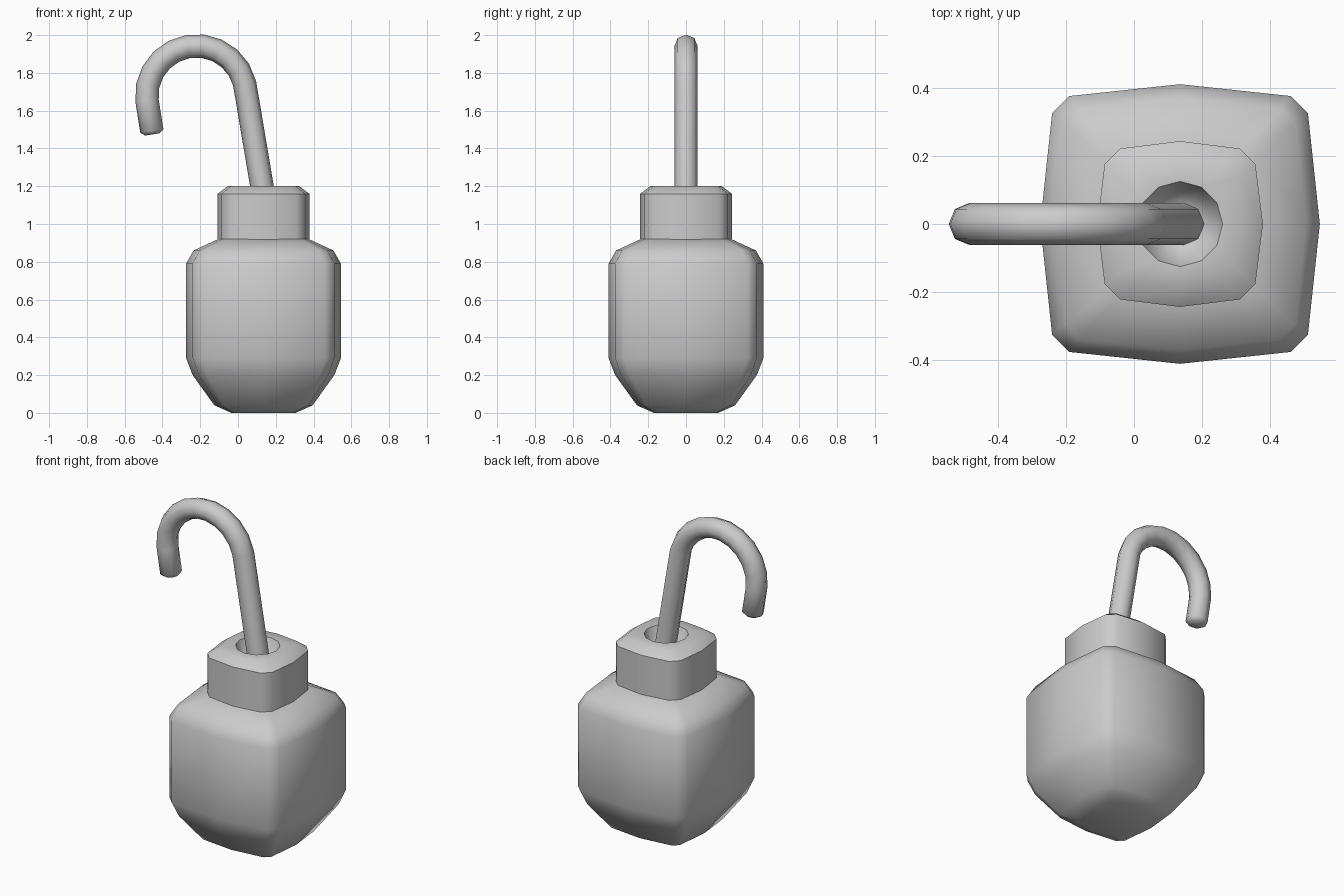
import bpy, bmesh, math
from mathutils import Vector

if "Cube" in bpy.data.objects:
    bpy.data.objects.remove(bpy.data.objects["Cube"])

CX = 0.135  # axis of the body and neck


def loft(name, rings, angle=60):
    """Skin a list of equal-length point rings and cap both ends."""
    bm = bmesh.new()
    rows = [[bm.verts.new(p) for p in ring] for ring in rings]
    n = len(rows[0])
    for a, b in zip(rows, rows[1:]):
        for i in range(n):
            j = (i + 1) % n
            bm.faces.new((a[i], a[j], b[j], b[i]))
    bm.faces.new(rows[0][::-1])
    bm.faces.new(rows[-1])
    bmesh.ops.recalc_face_normals(bm, faces=bm.faces)
    me = bpy.data.meshes.new(name)
    bm.to_mesh(me)
    bm.free()
    ob = bpy.data.objects.new(name, me)
    bpy.context.collection.objects.link(ob)
    bpy.ops.object.select_all(action='DESELECT')
    ob.select_set(True)
    bpy.context.view_layer.objects.active = ob
    bpy.ops.object.shade_smooth_by_angle(angle=math.radians(angle))
    return ob


def square_ring(half, z, long, short):
    """Bulging square with cut corners; long and short are fractions of half."""
    pts = []
    for k in range(4):
        c, s = (1, 0, -1, 0)[k], (0, 1, 0, -1)[k]
        for u, v in ((1, 0), (long, short), (short, long)):
            x, y = u * half, v * half
            pts.append((CX + c * x - s * y, s * x + c * y, z))
    return pts


def round_ring(r, z):
    return [(CX + r * math.cos(i * math.pi / 6), r * math.sin(i * math.pi / 6), z)
            for i in range(12)]


# body
body_profile = [(0.17, 0), (0.26, 0.04), (0.375, 0.2), (0.41, 0.29),
                (0.41, 0.79), (0.37, 0.86), (0.24, 0.92)]
loft("body", [square_ring(h, z, 0.915, 0.793) for h, z in body_profile])

# neck with a hollow in the top
neck = [square_ring(h, z, 0.91, 0.72)
        for h, z in ((0.243, 0.9), (0.243, 1.16), (0.19, 1.2))]
neck += [round_ring(r, z) for r, z in ((0.125, 1.2), (0.095, 1.12), (0.05, 1.09))]
loft("neck", neck, 50)

# hook: straight shank, arc, short straight tip with a bevelled end
R, ax, az = 0.263, -0.22, 1.68
path = [Vector((0.147, 0, 1.08))]
for i in range(11):
    t = math.radians(14 + i * 17.2)
    path.append(Vector((ax + R * math.cos(t), 0, az + R * math.sin(t))))
path.append(Vector((-0.456, 0, 1.492)))
end_dir = (path[-1] - path[-2]).normalized()
path.append(path[-1] + end_dir * 0.018)
rings = []
for i, p in enumerate(path):
    a, b = path[max(i - 1, 0)], path[min(i + 1, len(path) - 1)]
    t = (b - a).normalized()
    side = Vector((t.z, 0, -t.x))
    r = 0.038 if i == len(path) - 1 else 0.062
    rings.append([p + side * r * math.cos(k * math.pi / 4)
                  + Vector((0, r * math.sin(k * math.pi / 4), 0)) for k in range(8)])
loft("hook", rings)
